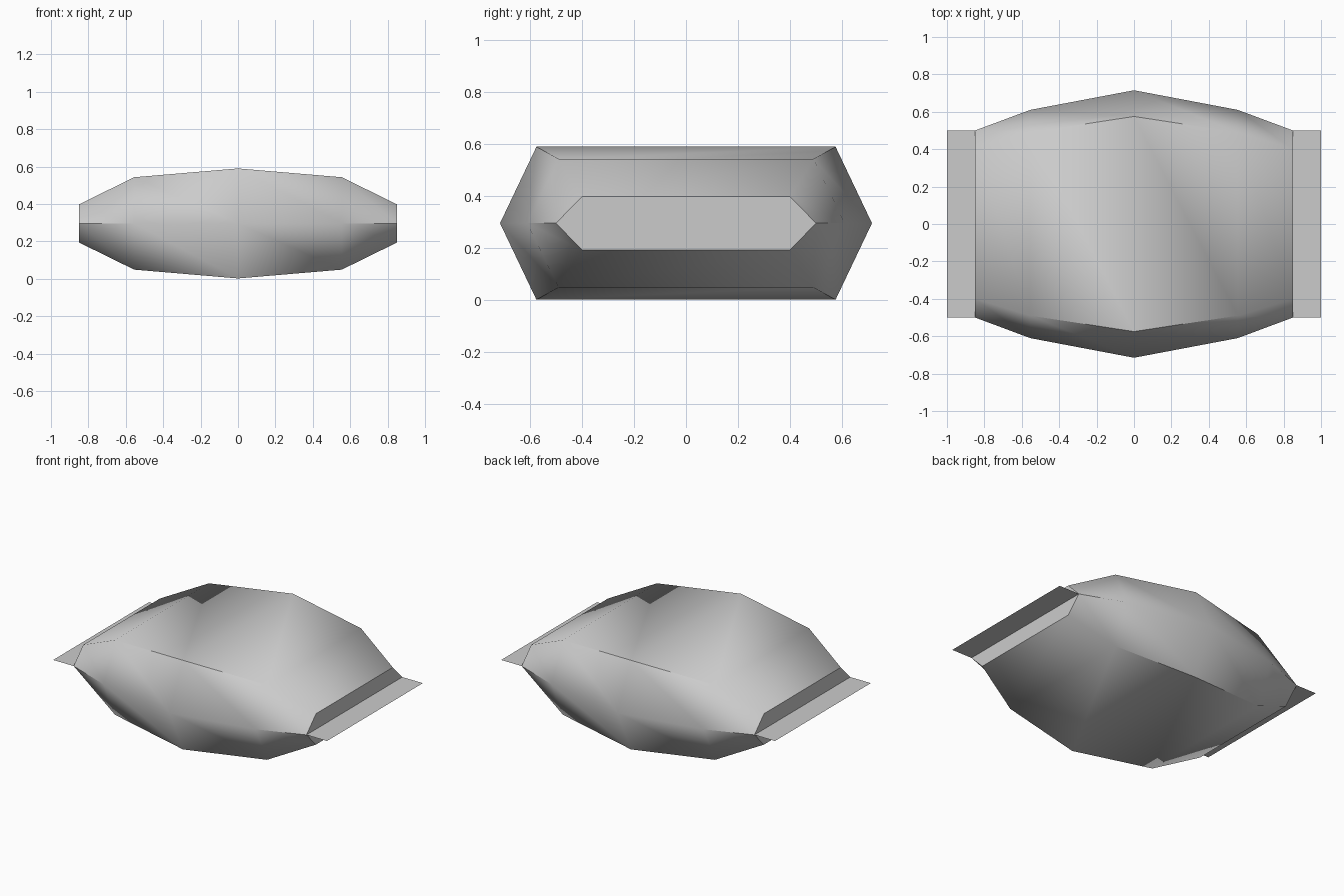
import bpy, bmesh, math

if "Cube" in bpy.data.objects:
    bpy.data.objects.remove(bpy.data.objects["Cube"])

MID = 0.296  # height of the seam plane


def finish(name, bm, angle):
    mesh = bpy.data.meshes.new(name)
    bm.to_mesh(mesh)
    bm.free()
    obj = bpy.data.objects.new(name, mesh)
    bpy.context.collection.objects.link(obj)
    bpy.ops.object.select_all(action='DESELECT')
    obj.select_set(True)
    bpy.context.view_layer.objects.active = obj
    bpy.ops.object.shade_smooth_by_angle(angle=math.radians(angle))
    return obj


# Puffed pouch: hexagonal sections lofted along x
# (x, half width at side seam, half width of flat top, half height)
half = [(0.0, 0.715, 0.575, 0.294), (0.555, 0.61, 0.49, 0.247), (0.85, 0.50, 0.40, 0.102)]
sections = [(-x, a, b, h) for x, a, b, h in reversed(half[1:])] + half

bm = bmesh.new()
rings = []
for x, a, b, h in sections:
    outline = [(a, 0), (b, h), (-b, h), (-a, 0), (-b, -h), (b, -h)]
    rings.append([bm.verts.new((x, y, MID + z)) for y, z in outline])
for r, s in zip(rings, rings[1:]):
    for i in range(6):
        j = (i + 1) % 6
        bm.faces.new((r[i], r[j], s[j], s[i]))
bm.faces.new(rings[0])
bm.faces.new(rings[-1])
bmesh.ops.recalc_face_normals(bm, faces=bm.faces)
finish("pouch_body", bm, 58)

# Flat crimped seal sheets at both ends
for side, name in ((-1, "left_seal"), (1, "right_seal")):
    bm = bmesh.new()
    x0, x1 = sorted((side * 0.85, side * 1.0))
    corners = [(x0, -0.5), (x1, -0.5), (x1, 0.5), (x0, 0.5)]
    bm.faces.new([bm.verts.new((x, y, MID)) for x, y in corners])
    finish(name, bm, 30)
